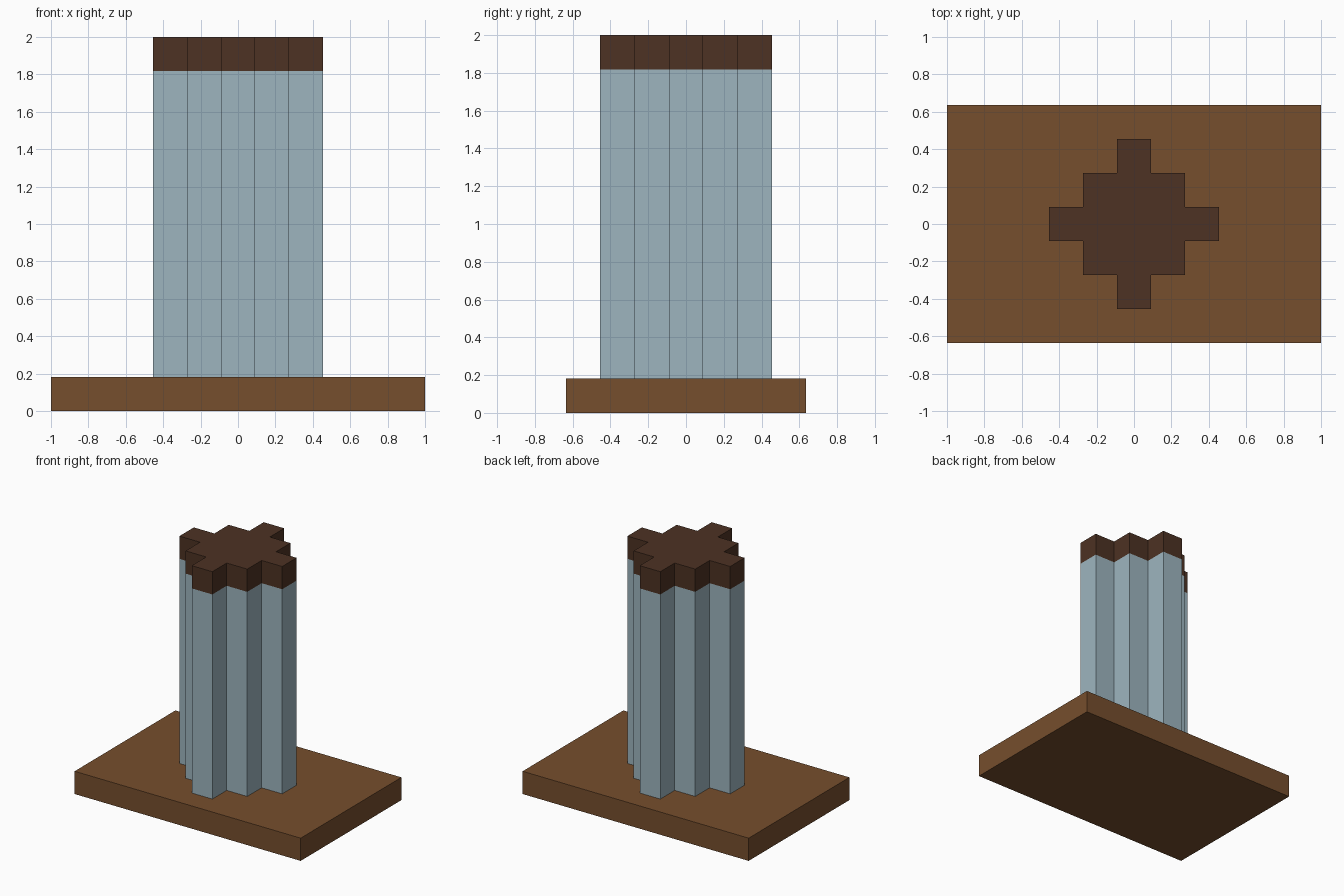
import bpy
import bmesh

cube = bpy.data.objects.get("Cube")
if cube:
    bpy.data.objects.remove(cube, do_unlink=True)

U = 2 / 11  # one block of the model's grid


def make_material(name, rgb):
    """Flat material from 0-255 sRGB values."""
    lin = [((c / 255 + 0.055) / 1.055) ** 2.4 for c in rgb] + [1.0]
    mat = bpy.data.materials.new(name)
    mat.use_nodes = True
    mat.diffuse_color = lin
    bsdf = mat.node_tree.nodes["Principled BSDF"]
    bsdf.inputs["Base Color"].default_value = lin
    bsdf.inputs["Roughness"].default_value = 0.9
    return mat


def prism(name, outline, z0, z1, mat):
    """Extrude a counter-clockwise outline from z0 to z1, all in blocks."""
    bm = bmesh.new()
    face = bm.faces.new([bm.verts.new((x * U, y * U, z0 * U)) for x, y in outline])
    ext = bmesh.ops.extrude_face_region(bm, geom=[face], use_keep_orig=True)
    top = [v for v in ext["geom"] if isinstance(v, bmesh.types.BMVert)]
    bmesh.ops.translate(bm, verts=top, vec=(0, 0, (z1 - z0) * U))
    bmesh.ops.recalc_face_normals(bm, faces=bm.faces)
    mesh = bpy.data.meshes.new(name)
    bm.to_mesh(mesh)
    bm.free()
    mesh.materials.append(mat)
    obj = bpy.data.objects.new(name, mesh)
    bpy.context.collection.objects.link(obj)
    return obj


# Stepped cross: one quarter turned four times about the centre
quarter = [(2.5, -0.5), (2.5, 0.5), (1.5, 0.5), (1.5, 1.5), (0.5, 1.5)]
cross = []
for _ in range(4):
    cross += quarter
    quarter = [(-y, x) for x, y in quarter]

slab = [(-5.5, -3.5), (5.5, -3.5), (5.5, 3.5), (-5.5, 3.5)]

wood = make_material("brown wood", (118, 78, 45))
dark_wood = make_material("dark brown wood", (77, 50, 35))
pale_blue = make_material("pale grey blue", (157, 181, 191))

# Base slab, fluted column and its cap
prism("base", slab, 0, 1, wood)
prism("column", cross, 1, 10, pale_blue)
prism("column_cap", cross, 10, 11, dark_wood)
